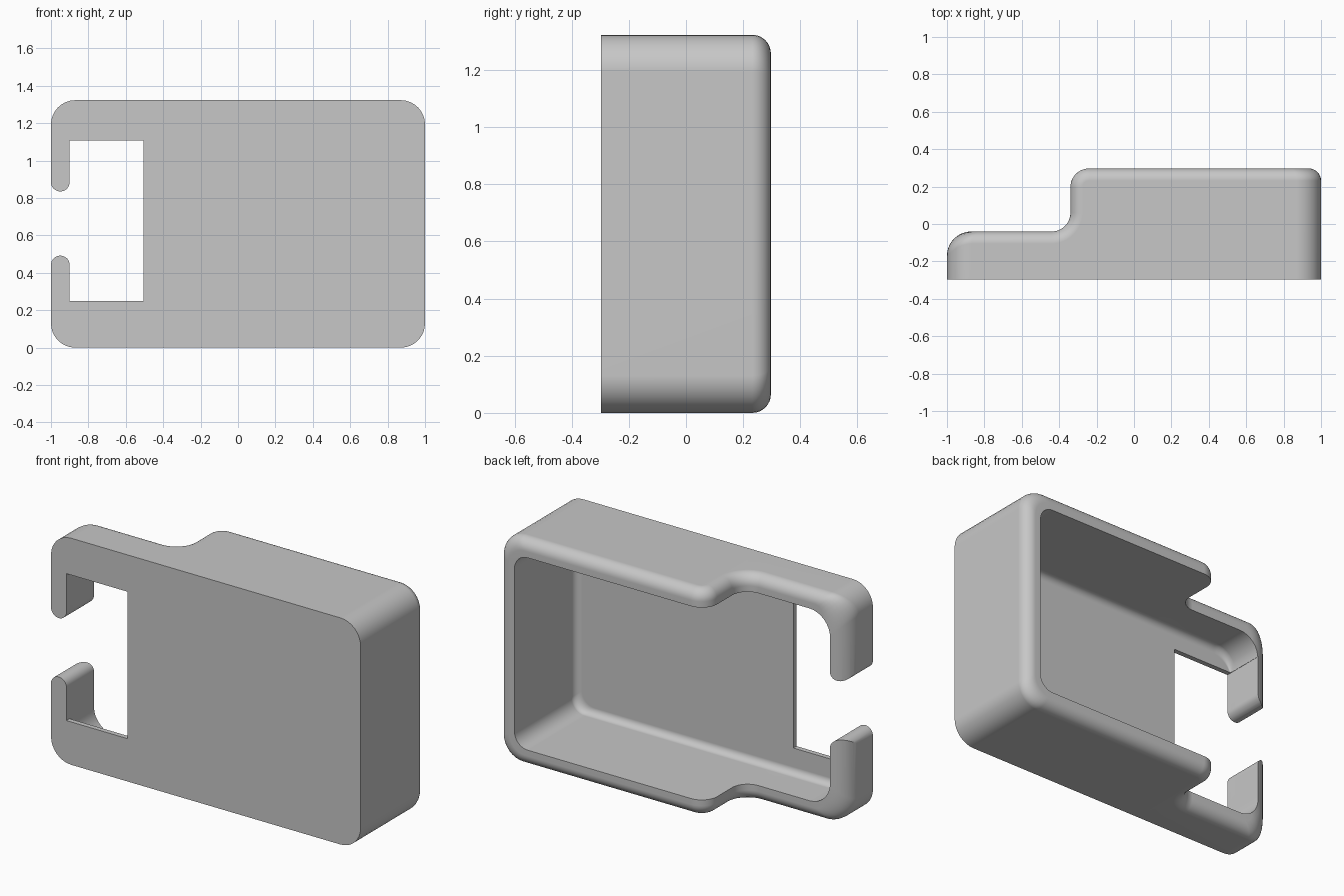
import bpy, bmesh, math

if "Cube" in bpy.data.objects:
    bpy.data.objects.remove(bpy.data.objects["Cube"])

BACK, FRONT, FLOOR = 0.297, -0.297, -0.268   # depth of rim, plate front, plate inside
LOW, TOP = -0.04, 1.323                      # lowered rim depth, overall height
T = 0.10                                     # wall thickness
R_RIM, R_RIM_LEFT = 0.065, 0.13              # rim rounding, larger on the clip side
R_OUT, R_IN_R, R_IN_L = 0.13, 0.085, 0.13    # corner radii seen from the front
STEP, R_STEP = -0.34, 0.10                   # shoulder position and radius
FILLET, N = 0.04, 8
INNER_LEFT = -0.9


def arc(cx, cy, r, a0, a1, n=N):
    """Points of an arc with their angles, in degrees."""
    out = []
    for i in range(n + 1):
        a = math.radians(a0 + (a1 - a0) * i / n)
        out.append((cx + r * math.cos(a), cy + r * math.sin(a), a))
    return out


# Stepped rim line of the long walls, right to left: (x, y, normal x, normal y)
rim = []
for x, y, a in arc(STEP + R_STEP, BACK - R_STEP, R_STEP, 90, 180, 12):
    rim.append((x, y, math.cos(a), math.sin(a)))
for x, y, a in arc(STEP - R_STEP, LOW + R_STEP, R_STEP, 0, -90, 12):
    rim.append((x, y, -math.cos(a), -math.sin(a)))

# Stations around the case: outer xz, inner xz, rim y, normal, rounding radius
stations = []


def corner(sx, sz, a0):
    left = sx < 0
    ri = R_IN_L if left else R_IN_R
    mid = TOP / 2
    outer = arc(sx * (1 - R_OUT), mid + sz * (mid - R_OUT), R_OUT, a0, a0 + 90)
    inner = arc(sx * (1 - T - ri), mid + sz * (mid - T - ri), ri, a0, a0 + 90)
    for o, i in zip(outer, inner):
        k = math.cos(o[2]) ** 2
        r = R_RIM + (R_RIM_LEFT - R_RIM) * k if left else R_RIM
        stations.append((o[:2], i[:2], LOW if left else BACK, (0, 1), r))


def long_wall(points, z_out, z_in):
    for x, y, nx, ny in points:
        stations.append(((x, z_out), (x, z_in), y, (nx, ny), R_RIM))


corner(1, 1, 0)
long_wall(rim, TOP, TOP - T)
corner(-1, 1, 90)
corner(-1, -1, 180)
long_wall(rim[::-1], 0, T)
corner(1, -1, 270)

# Rings: plate edge, rounded rim, flat rim, inner wall, inner floor fillet
bm = bmesh.new()
rings = []


def add_ring(fn):
    rings.append([bm.verts.new(fn(*s)) for s in stations])


def rim_point(k):
    def fn(o, i, y, n, r):
        a = math.acos(1 - min(T, r) / r) * k / N
        f, d = r * (1 - math.cos(a)) / T, r * (1 - math.sin(a))
        return (o[0] + (i[0] - o[0]) * f - n[0] * d, y - n[1] * d,
                o[1] + (i[1] - o[1]) * f)
    return fn


def rim_edge(o, i, y, n, r):
    d = r - math.sqrt(r * r - max(0, r - T) ** 2)
    return (i[0] - n[0] * d, y - n[1] * d, i[1])


def floor_point(a):
    def fn(o, i, y, n, r):
        # shrink the inner outline, keeping the clip side straight
        d = FILLET * (1 - math.cos(a))
        x = INNER_LEFT + (i[0] - INNER_LEFT) * (1 - d / 1.8)
        z = TOP / 2 + (i[1] - TOP / 2) * (1 - d / (TOP / 2 - T))
        x = INNER_LEFT if abs(x - INNER_LEFT) < 1e-4 else x
        return (x, FLOOR + FILLET * (1 - math.sin(a)), z)
    return fn


add_ring(lambda o, i, y, n, r: (o[0] - n[0] * r, FRONT, o[1]))
for k in range(N + 1):
    add_ring(rim_point(k))
add_ring(rim_edge)
for k in range(N + 1):
    add_ring(floor_point(math.pi / 2 * k / N))

count = len(stations)
for a, b in zip(rings, rings[1:]):
    for j in range(count):
        m = (j + 1) % count
        bm.faces.new((a[j], a[m], b[m], b[j]))
bm.faces.new(rings[0])
bm.faces.new(rings[-1])
bmesh.ops.remove_doubles(bm, verts=bm.verts, dist=1e-5)
bmesh.ops.dissolve_degenerate(bm, edges=bm.edges, dist=1e-5)
bmesh.ops.recalc_face_normals(bm, faces=bm.faces)


def make_object(name, mesh_bm):
    mesh = bpy.data.meshes.new(name)
    mesh_bm.to_mesh(mesh)
    mesh_bm.free()
    obj = bpy.data.objects.new(name, mesh)
    bpy.context.collection.objects.link(obj)
    return obj


case = make_object("open_case", bm)

# Cutter: window in the plate plus the gap between the two round-tipped clips
E = INNER_LEFT
outline = [(-1.1, 0.885)]
outline += [p[:2] for p in arc(-0.95, 0.885, 0.05, 180, 360, 16)][:-1]
outline += [(E, 0.885), (E, 1.108), (-0.506, 1.108), (-0.506, 0.25), (E, 0.25), (E, 0.442)]
outline += [p[:2] for p in arc(-0.95, 0.442, 0.05, 0, 180, 16)][1:]
outline += [(-1.1, 0.442)]
cb = bmesh.new()
face = cb.faces.new([cb.verts.new((x, -0.5, z)) for x, z in outline])
ext = bmesh.ops.extrude_face_region(cb, geom=[face])
bmesh.ops.translate(cb, vec=(0, 1, 0),
                    verts=[g for g in ext["geom"] if isinstance(g, bmesh.types.BMVert)])
bmesh.ops.recalc_face_normals(cb, faces=cb.faces)
cutter = make_object("window_cutter", cb)
cutter.hide_render = True

cut = case.modifiers.new("window", 'BOOLEAN')
cut.operation, cut.solver, cut.object = 'DIFFERENCE', 'EXACT', cutter
bpy.context.view_layer.objects.active = case
case.select_set(True)
bpy.ops.object.modifier_apply(modifier=cut.name)
bpy.data.objects.remove(cutter)

# Plain grey, smooth roundings with crisp edges
grey = bpy.data.materials.new("plain_grey")
grey.diffuse_color = (0.57, 0.57, 0.57, 1)
grey.use_nodes = True
grey.node_tree.nodes["Principled BSDF"].inputs["Base Color"].default_value = grey.diffuse_color
case.data.materials.clear()
case.data.materials.append(grey)
bpy.ops.object.shade_smooth_by_angle(angle=math.radians(30))
weighted = case.modifiers.new("flat_panels", 'WEIGHTED_NORMAL')
weighted.keep_sharp = True
